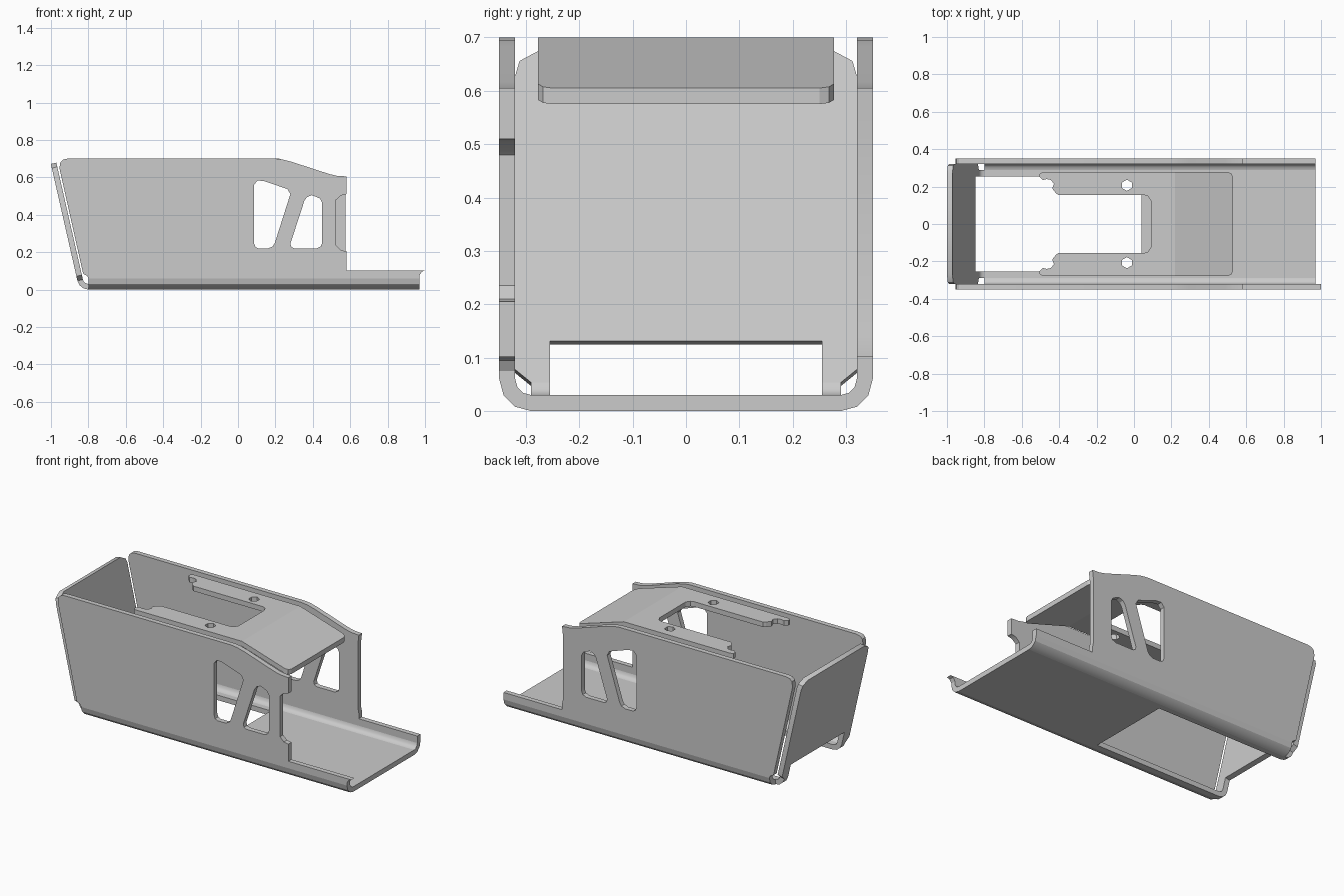
import bpy, bmesh, math
from mathutils import Matrix

if "Cube" in bpy.data.objects:
    bpy.data.objects.remove(bpy.data.objects["Cube"])

metal = bpy.data.materials.new("grey_metal")
metal.diffuse_color = (0.6, 0.6, 0.6, 1)
metal.use_nodes = True
metal.node_tree.nodes["Principled BSDF"].inputs["Base Color"].default_value = metal.diffuse_color
T = 0.03            # sheet thickness
R_IN, R_OUT = 0.03, 0.06


def frame(rows, loc):
    m = Matrix(rows).to_4x4()
    m.translation = loc
    return m


def side_frame(y):   # local (x, z) drawing, thickness along y
    return frame(((1, 0, 0), (0, 0, 1), (0, 1, 0)), (0, y, 0))


def end_frame(x):    # local (y, z) drawing, thickness along x
    return frame(((0, 0, 1), (1, 0, 0), (0, 1, 0)), (x, 0, 0))


def sheet(name, outlines, thick, matrix, edit=None, angle=30):
    """Flat sheet from an outline plus hole loops, placed by a matrix."""
    cu = bpy.data.curves.new(name, 'CURVE')
    cu.dimensions = '2D'
    cu.fill_mode = 'BOTH'
    cu.extrude = thick / 2
    for pts in outlines:
        sp = cu.splines.new('POLY')
        sp.points.add(len(pts) - 1)
        for p, (a, b) in zip(sp.points, pts):
            p.co = (a, b, 0, 1)
        sp.use_cyclic_u = True
    tmp = bpy.data.objects.new(name + "_curve", cu)
    bpy.context.collection.objects.link(tmp)
    dg = bpy.context.evaluated_depsgraph_get()
    me = bpy.data.meshes.new_from_object(tmp.evaluated_get(dg))
    bpy.data.objects.remove(tmp)
    bm = bmesh.new()
    bm.from_mesh(me)
    bmesh.ops.remove_doubles(bm, verts=bm.verts, dist=1e-5)
    bm.transform(matrix)
    if edit:
        edit(bm)
    bmesh.ops.recalc_face_normals(bm, faces=bm.faces)
    bm.to_mesh(me)
    bm.free()
    me.materials.clear()
    me.materials.append(metal)
    ob = bpy.data.objects.new(name, me)
    bpy.context.collection.objects.link(ob)
    bpy.ops.object.select_all(action='DESELECT')
    ob.select_set(True)
    bpy.context.view_layer.objects.active = ob
    bpy.ops.object.shade_smooth_by_angle(angle=math.radians(angle))
    return ob


def ring(cx, cz, a0, a1, n=3):
    """Bent strip section between the inner and outer bend radius."""
    ang = [math.radians(a0 + (a1 - a0) * i / n) for i in range(n + 1)]
    return ([(cx + R_OUT * math.cos(a), cz + R_OUT * math.sin(a)) for a in ang] +
            [(cx + R_IN * math.cos(a), cz + R_IN * math.sin(a)) for a in reversed(ang)])


# Side walls: shared top and rear edge, different front edges
top_edge = [(-0.80, 0.06), (-0.805, 0.072), (-0.828, 0.085), (-0.955, 0.65),
            (-0.95, 0.68), (-0.935, 0.695), (-0.91, 0.70), (0.20, 0.70),
            (0.24, 0.695), (0.29, 0.682), (0.49, 0.617), (0.53, 0.608), (0.58, 0.605)]
notched_end = [(0.58, 0.51), (0.55, 0.503), (0.525, 0.48), (0.525, 0.235),
               (0.55, 0.21), (0.58, 0.205), (0.58, 0.102), (1.0, 0.102),
               (0.982, 0.095), (0.97, 0.075), (0.97, 0.06)]
plain_end = [(0.58, 0.60), (0.574, 0.55), (0.574, 0.165), (0.58, 0.137),
             (0.58, 0.102), (0.97, 0.102), (0.97, 0.06)]
windows = [
    [(0.085, 0.25), (0.093, 0.228), (0.11, 0.22), (0.16, 0.22), (0.185, 0.23),
     (0.197, 0.25), (0.28, 0.51), (0.265, 0.537), (0.14, 0.58), (0.105, 0.583),
     (0.085, 0.56)],
    [(0.28, 0.245), (0.285, 0.228), (0.30, 0.22), (0.42, 0.22), (0.442, 0.23),
     (0.45, 0.25), (0.45, 0.465), (0.438, 0.487), (0.395, 0.505), (0.37, 0.495),
     (0.355, 0.475)]]
sheet("front_wall", [top_edge + notched_end] + windows, T, side_frame(-0.335))
sheet("rear_wall", [top_edge + plain_end] + windows, T, side_frame(0.335))

# Floor with a long cut open toward the end panel
floor = [(-0.80, 0.29), (0.97, 0.29), (0.97, -0.29), (-0.80, -0.29),
         (-0.80, -0.255), (0.04, -0.255), (0.04, 0.255), (-0.80, 0.255)]
sheet("floor", [floor], T, Matrix.Translation((0, 0, T / 2)))

# Rounded folds between floor and walls
for name, s in (("front", -1), ("rear", 1)):
    fold = [(s * y, z) for y, z in ring(0.29, 0.06, 270, 360)]
    sheet(name + "_fold", [fold], 1.77, end_frame(0.085))

# Leaning end panel on two bent legs
tilt = 12.8
c, s = math.cos(math.radians(tilt)), math.sin(math.radians(tilt))
for name, sg in (("front", -1), ("rear", 1)):
    sheet(name + "_panel_leg", [ring(-0.80, 0.06, 270, 180 + tilt)], 0.035,
          side_frame(sg * 0.2725))
half = [(0.255, 0.08), (0.255, 0), (0.29, 0), (0.32, 0.025), (0.32, 0.59),
        (0.312, 0.618), (0.27, 0.641)]
panel = half + [(-y, z) for y, z in reversed(half)]
sheet("end_panel", [panel], T,
      frame(((0, -s, c), (1, 0, 0), (0, c, s)),
            (-0.80 - 0.045 * c, 0, 0.06 - 0.045 * s)))


# Top plate: slotted, with two bolt holes, front part folded down
def fold_down(bm):
    bmesh.ops.bisect_plane(bm, geom=bm.verts[:] + bm.edges[:] + bm.faces[:],
                           plane_co=(0.22, 0, 0), plane_no=(1, 0, 0))
    for v in bm.verts:
        v.co.z -= max(0, v.co.x - 0.22) * 0.306


half = [(0.09, 0.125), (0.075, 0.148), (0.055, 0.155), (-0.405, 0.155),
        (-0.418, 0.165), (-0.437, 0.19), (-0.428, 0.215), (-0.445, 0.236),
        (-0.468, 0.24), (-0.488, 0.235), (-0.505, 0.252), (-0.505, 0.268),
        (-0.488, 0.277), (0.505, 0.277), (0.522, 0.268), (0.53, 0.25)]
plate = half + [(x, -y) for x, y in reversed(half)]
holes = [[(-0.038 + 0.03 * math.cos(math.radians(30 + 60 * i)),
           sg * 0.207 + 0.03 * math.sin(math.radians(30 + 60 * i)))
          for i in range(6)] for sg in (-1, 1)]
sheet("top_plate", [plate] + holes, T, Matrix.Translation((0, 0, 0.685)),
      fold_down, 12)
